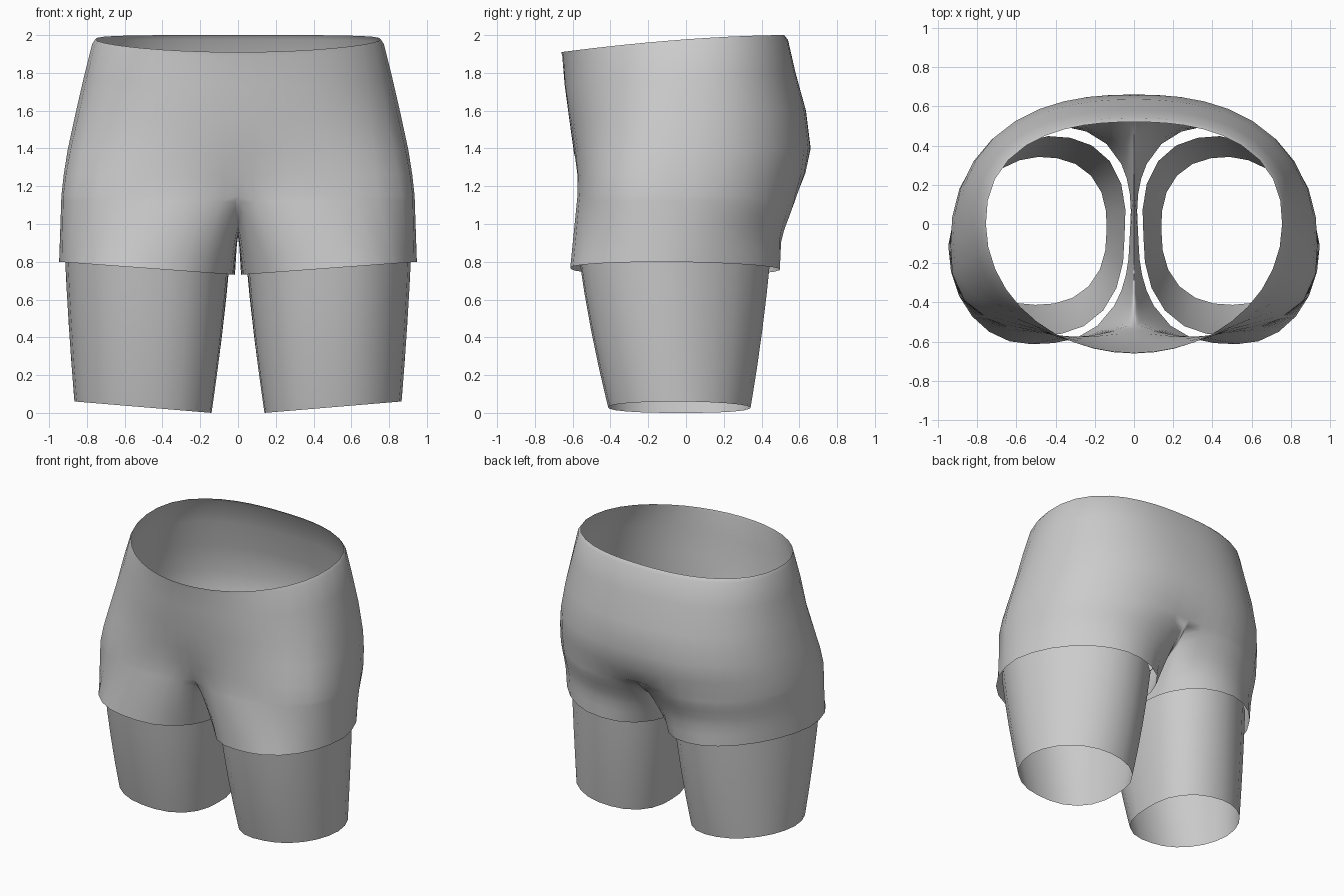
import bpy, bmesh, math

if "Cube" in bpy.data.objects:
    bpy.data.objects.remove(bpy.data.objects["Cube"])

grey = bpy.data.materials.new("plain_grey")
grey.use_nodes = True
colour = (0.6, 0.6, 0.6, 1)
grey.diffuse_color = colour
grey.node_tree.nodes["Principled BSDF"].inputs["Base Color"].default_value = colour

K = 20        # steps around the outside of one half, front to back
REACH = 142   # how far the outside columns wrap round the thigh, in degrees


def lerp(a, b, t):
    return a + (b - a) * t


def smooth(t):
    t = max(0, min(1, t))
    return t * t * (3 - 2 * t)


def thigh_ring(deg, cx, cy, a, b, skew):
    """Point on a thigh cross-section: round outside, squarer inside."""
    c, s = math.cos(math.radians(deg)), math.sin(math.radians(deg))
    n = 2.0 if c > 0 else 2.4
    r = (abs(c) ** n + abs(s) ** n) ** (-1 / n)
    c, s = c * r, s * r
    return cx + a * c - skew * max(s, 0), cy + b * s - skew * max(c, 0)


def torso_point(k, z, a, front, back, mid, n):
    """Point on half of a torso cross-section, with the waist dipping forward."""
    ang = math.radians(-90 + 180 * k / K)
    c, s = abs(math.cos(ang)), math.sin(ang)
    b, p = (back - mid, 2.4) if s > 0 else (mid - front, n)
    r = ((c / a) ** p + (abs(s) / b) ** p) ** (-1 / p)
    y = mid + r * s
    x = 0 if k in (0, K) else r * c
    dip = 0.09 * max(0, (0.52 - y) / 1.18) ** 1.7
    # Soft hollows low on the centre front and centre back
    hollow = smooth((1.4 - z) / 0.25)
    y += hollow * (0.05 * smooth(1 - k / 4) - 0.03 * smooth(1 - (K - k) / 4))
    return x, y, z - dip * max(0, (z - 1.15) / 0.85)


def bridge(bm, upper, lower, closed):
    count = len(upper)
    for i in range(count if closed else count - 1):
        j = (i + 1) % count
        bm.faces.new((upper[i], lower[i], lower[j], upper[j]))


def finish(name, bm):
    mesh = bpy.data.meshes.new(name)
    bm.to_mesh(mesh)
    bm.free()
    mesh.materials.append(grey)
    obj = bpy.data.objects.new(name, mesh)
    bpy.context.collection.objects.link(obj)
    mirror = obj.modifiers.new("mirror", "MIRROR")
    mirror.use_clip = True
    mirror.merge_threshold = 0.002
    for p in mesh.polygons:
        p.use_smooth = True
    return obj


# Shorts: torso rows as height, half width, front, back, widest point, front squareness
rows = [
    (2.00, 0.755, -0.66, 0.52, 0.00, 2.0),
    (1.975, 0.772, -0.655, 0.54, 0.00, 2.0),
    (1.80, 0.815, -0.642, 0.58, -0.02, 2.1),
    (1.60, 0.86, -0.618, 0.635, -0.05, 2.2),
    (1.40, 0.902, -0.593, 0.66, -0.08, 2.5),
    (1.27, 0.922, -0.583, 0.648, -0.10, 2.8),
    (1.15, 0.935, -0.582, 0.612, -0.11, 3.0),
]
bm = bmesh.new()
above = None
for row in rows:
    ring = [bm.verts.new(torso_point(k, *row)) for k in range(K + 1)]
    if above:
        bridge(bm, above, ring, False)
    above = ring

# Crotch seam from back to front, then the sleeve down to the hem
seam = [(0.5, 1.06), (0.4, 0.99), (0.27, 0.95), (0.1, 0.93),
        (-0.08, 0.93), (-0.23, 0.945), (-0.36, 0.985), (-0.46, 1.06)]
above += [bm.verts.new((0, y, z)) for y, z in seam]
start = [v.co.copy() for v in above]
angles = [-REACH + 2 * REACH * k / K for k in range(K + 1)]
gap = (360 - 2 * REACH) / (len(seam) + 1)
angles += [REACH + gap * (i + 1) for i in range(len(seam))]
for t in (0.08, 0.18, 0.3, 0.45, 0.62, 0.8, 1):
    ring = []
    for k, (p, deg) in enumerate(zip(start, angles)):
        hx, hy = thigh_ring(deg, 0.485, -0.055, 0.462, 0.555, 0.055)
        hz = 0.73 + 0.07 * hx / 0.95
        # Thighs run straight down, the seat tucks in below the cheeks
        full = max(0, min(1, min(k, K - k) / 4))
        outer = lerp(t, smooth(1.5 * t), smooth((k - K / 2) / 6))
        s = lerp(t ** 0.75, outer, full)
        ring.append(bm.verts.new((lerp(p.x, hx, s), lerp(p.y, hy, s), lerp(p.z, hz, t))))
    bridge(bm, above, ring, True)
    above = ring
finish("shorts", bm)

# Legs: open tapering tubes starting a little way up inside the hem
bm = bmesh.new()
above = None
SIDES = 24
for t in (0, 0.25, 0.5, 0.75, 0.95, 1):
    ring = []
    for i in range(SIDES):
        deg = 360 * i / SIDES
        tx, ty = thigh_ring(deg, 0.483, -0.06, 0.435, 0.508, 0.045)
        bx, by = thigh_ring(deg, 0.503, -0.035, 0.363, 0.377, 0.015)
        tz = 0.80 + 0.07 * tx / 0.95
        bz = 0.06 * (bx - 0.14) / 0.72
        side = lerp(t, t * t, 0.3)
        ring.append(bm.verts.new((lerp(tx, bx, side), lerp(ty, by, side), lerp(tz, bz, t))))
    if above:
        bridge(bm, above, ring, True)
    above = ring
finish("legs", bm)
